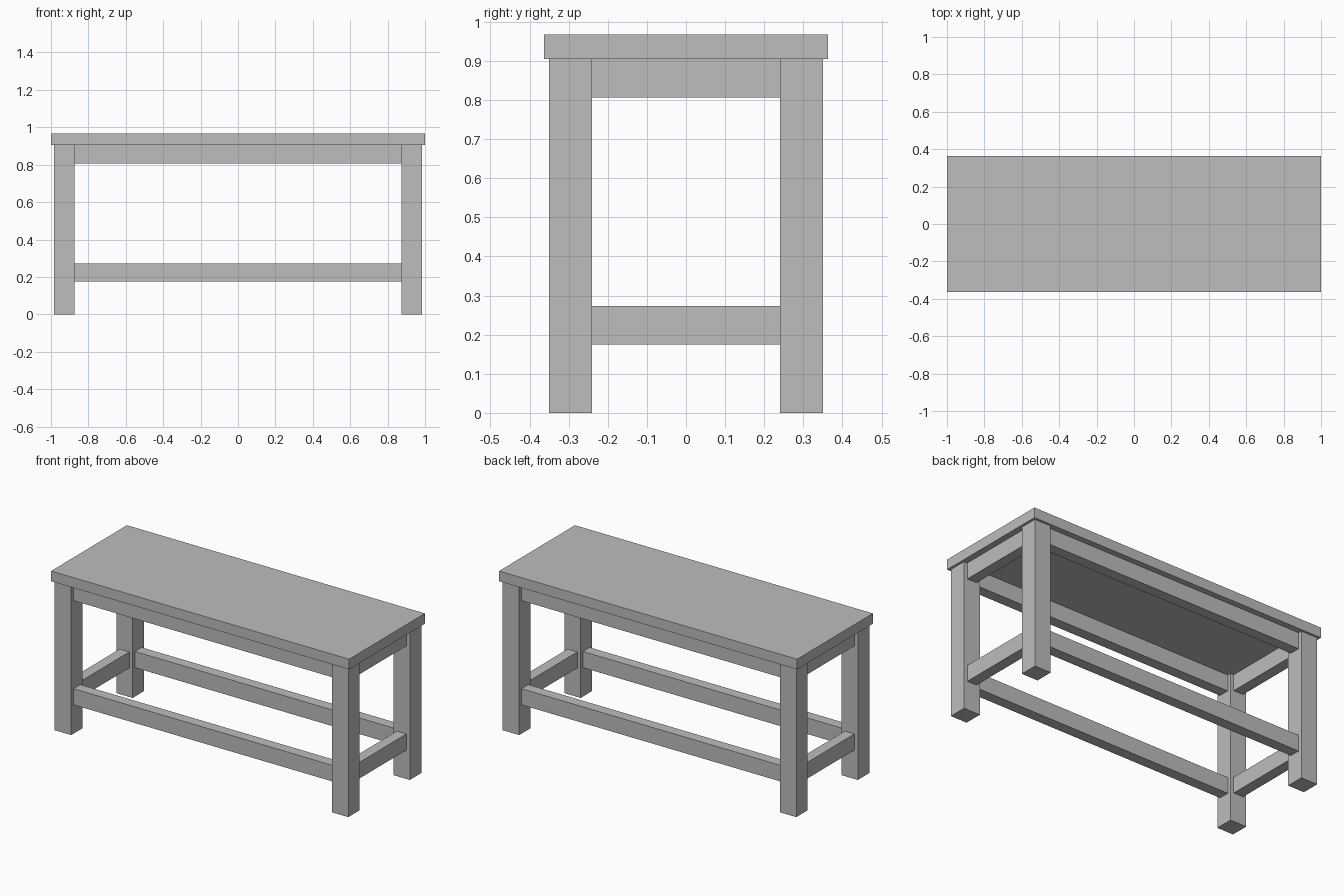
import bpy

# Remove the default cube only
cube = bpy.data.objects.get("Cube")
if cube:
    bpy.data.objects.remove(cube, do_unlink=True)

grey = bpy.data.materials.new("plain grey")
grey.use_nodes = True
GREY = (0.51, 0.51, 0.51, 1)
grey.diffuse_color = GREY
grey.node_tree.nodes["Principled BSDF"].inputs["Base Color"].default_value = GREY


def box(name, centre, size):
    """Add a flat-sided block with its scale applied."""
    bpy.ops.mesh.primitive_cube_add(size=1, location=centre)
    obj = bpy.context.object
    obj.name = name
    for v in obj.data.vertices:
        v.co = [c * s for c, s in zip(v.co, size)]
    obj.data.materials.append(grey)
    return obj


LEG = 0.11           # leg width
LEG_X, LEG_Y = 0.93, 0.295   # leg centres
TOP_Z, HEIGHT = 0.905, 0.967
RAIL_T, RAIL_H = 0.065, 0.098

# Table top
box("table_top", (0, 0, (TOP_Z + HEIGHT) / 2), (2, 0.727, HEIGHT - TOP_Z))

# Four square legs
for side, sx in (("left", 1), ("right", -1)):
    for end, sy in (("front", -1), ("back", 1)):
        box(f"{end}_{side}_leg", (sx * LEG_X, sy * LEG_Y, TOP_Z / 2),
            (LEG, LEG, TOP_Z))

# Upper aprons and lower stretchers, centred on the legs
for kind, z in (("apron", TOP_Z - RAIL_H / 2), ("stretcher", 0.224)):
    for end, sy in (("front", -1), ("back", 1)):
        box(f"{end}_{kind}", (0, sy * LEG_Y, z),
            (2 * LEG_X - LEG, RAIL_T, RAIL_H))
    for side, sx in (("left", 1), ("right", -1)):
        box(f"{side}_{kind}", (sx * LEG_X, 0, z),
            (RAIL_T, 2 * LEG_Y - LEG, RAIL_H))
